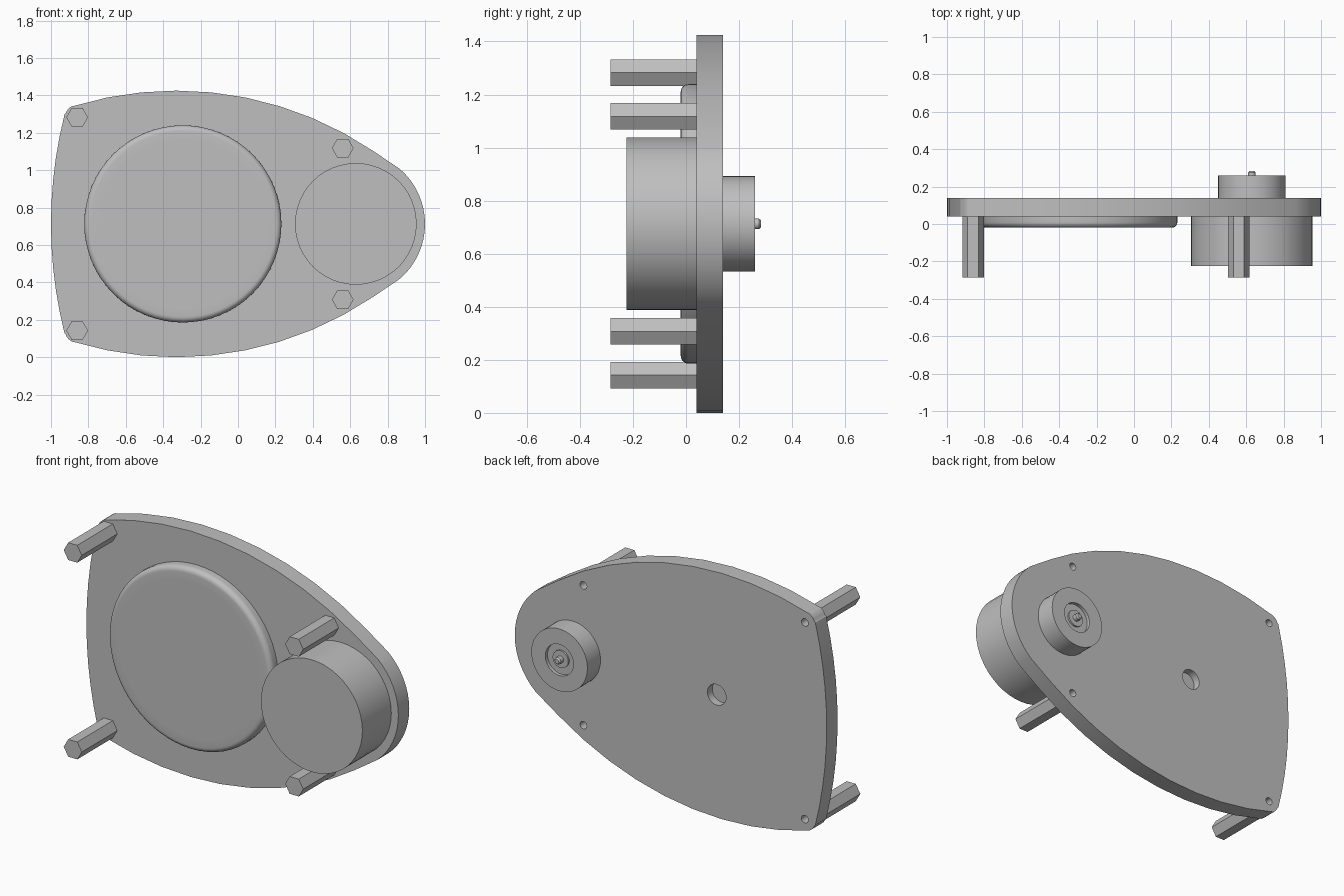
import bpy, bmesh
from math import sin, cos, radians, tau, asin, pi, atan2

if "Cube" in bpy.data.objects:
    bpy.data.objects.remove(bpy.data.objects["Cube"])

grey = bpy.data.materials.new("plain grey")
grey.use_nodes = True
grey.diffuse_color = (0.52, 0.52, 0.52, 1)
grey.node_tree.nodes["Principled BSDF"].inputs["Base Color"].default_value = (0.52, 0.52, 0.52, 1)

MID = 0.7125                 # height of the symmetry line
PLATE = (0.04, 0.14)         # front and back of the plate


def finish(name, bm):
    bmesh.ops.recalc_face_normals(bm, faces=bm.faces)
    mesh = bpy.data.meshes.new(name)
    bm.to_mesh(mesh)
    bm.free()
    mesh.materials.append(grey)
    obj = bpy.data.objects.new(name, mesh)
    bpy.context.collection.objects.link(obj)
    return obj


def smooth(obj):
    bpy.ops.object.select_all(action='DESELECT')
    obj.select_set(True)
    bpy.context.view_layer.objects.active = obj
    bpy.ops.object.shade_smooth_by_angle(angle=radians(30))


def turned(name, x, z, profile, sides=48):
    """Spin a (radius, y) profile round an axis that runs front to back."""
    bm = bmesh.new()
    rings = []
    for r, y in profile:
        count = sides if r > 0 else 1
        rings.append([bm.verts.new((x + r * cos(tau * i / sides), y,
                                    z + r * sin(tau * i / sides))) for i in range(count)])
    for a, b in zip(rings, rings[1:]):
        for i in range(sides):
            j = (i + 1) % sides
            if len(a) == 1:
                bm.faces.new((a[0], b[i], b[j]))
            elif len(b) == 1:
                bm.faces.new((a[i], a[j], b[0]))
            else:
                bm.faces.new((a[i], a[j], b[j], b[i]))
    return finish(name, bm)


def rod(name, x, z, r, y0, y1, sides=48):
    return turned(name, x, z, [(0, y0), (r, y0), (r, y1), (0, y1)], sides)


def arc(cx, cz, r, a0, a1, steps):
    return [(cx + r * cos(a0 + (a1 - a0) * i / steps),
             cz + r * sin(a0 + (a1 - a0) * i / steps)) for i in range(steps + 1)]


# Plate outline: nose, long flank, rounded corner and bowed end, then mirrored
nose = arc(0.612, 0, 0.388, 0, radians(49), 8)
flank = arc(-0.33, MID - 1.88, 1.88, radians(50.3), radians(107), 10)
corner = arc(-0.86, 0.57, 0.065, radians(112), radians(160), 4)
bow = arc(1.4, 0, 2.4, pi - asin(0.586 / 2.4), pi, 5)
half = nose + flank[1:] + corner + bow
outline = half + [(x, -h) for x, h in reversed(half[1:-1])]

bm = bmesh.new()
base = bm.faces.new([bm.verts.new((x, PLATE[0], MID + h)) for x, h in outline])
side = bmesh.ops.extrude_face_region(bm, geom=[base], use_keep_orig=True)
for v in side["geom"]:
    if isinstance(v, bmesh.types.BMVert):
        v.co.y = PLATE[1]
plate = finish("base_plate", bm)

# Blind holes in the back of the plate
posts = [(x, MID + s * h, f"{place}_{level}_post")
         for x, h, place in ((-0.86, 0.57, "right"), (0.56, 0.405, "left"))
         for s, level in ((1, "upper"), (-1, "lower"))]
holes = [rod("screw_hole_cutter", x, z, 0.022, 0.08, 0.2, 20) for x, z, _ in posts]
holes.append(rod("centre_hole_cutter", -0.295, MID, 0.06, 0.095, 0.2, 32))
for cutter in holes:
    cutter.hide_render = True
    mod = plate.modifiers.new("hole", 'BOOLEAN')
    mod.operation = 'DIFFERENCE'
    mod.solver = 'EXACT'
    mod.object = cutter
    bpy.context.view_layer.objects.active = plate
    bpy.ops.object.modifier_apply(modifier=mod.name)
    bpy.data.objects.remove(cutter)
smooth(plate)

# Hexagonal standoff posts, flat shaded
for x, z, name in posts:
    rod(name, x, z, 0.058, -0.285, PLATE[0], 6)

# Large shallow disc with a rounded front rim
rim = [(0.497 + 0.03 * sin(a), 0.01 - 0.03 * cos(a)) for a in (pi / 12 * i for i in range(7))]
disc = turned("large_disc", -0.295, MID,
              [(0, -0.02), (0.45, -0.02)] + rim + [(0.527, PLATE[0]), (0, PLATE[0])], 64)
smooth(disc)

# Motor can on the front
smooth(rod("motor_can", 0.63, MID, 0.325, -0.225, PLATE[0]))

# Bearing boss on the back with ring recess, hub and shaft
boss = turned("bearing_boss", 0.63, MID,
              [(0, 0.14), (0.18, 0.14), (0.18, 0.26), (0.09, 0.26), (0.09, 0.24),
               (0.05, 0.24), (0.05, 0.25), (0.02, 0.25), (0.02, 0.275),
               (0.013, 0.283), (0, 0.283)])
smooth(boss)
